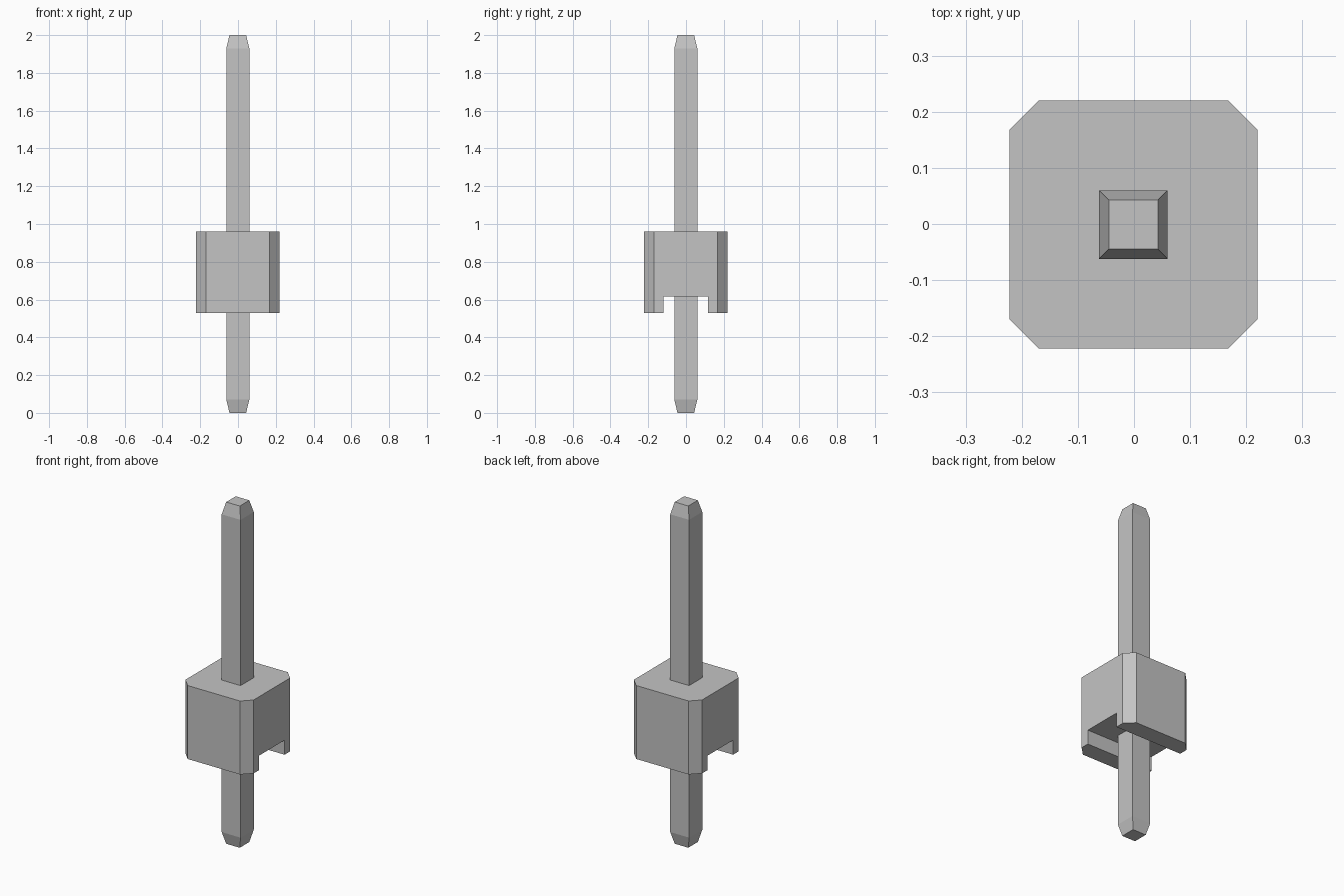
import bpy, bmesh

cube = bpy.data.objects.get("Cube")
if cube:
    bpy.data.objects.remove(cube, do_unlink=True)

CENTRE = -0.001

grey = bpy.data.materials.new("light_grey")
grey.use_nodes = True
colour = (0.55, 0.55, 0.55, 1)
grey.diffuse_color = colour
grey.node_tree.nodes["Principled BSDF"].inputs["Base Color"].default_value = colour


def loft(name, sections):
    """Solid through matching closed rings of points, capped at both ends."""
    bm = bmesh.new()
    rings = [[bm.verts.new(p) for p in ring] for ring in sections]
    n = len(rings[0])
    for a, b in zip(rings, rings[1:]):
        for i in range(n):
            j = (i + 1) % n
            bm.faces.new((a[i], a[j], b[j], b[i]))
    bm.faces.new(rings[0][::-1])
    bm.faces.new(rings[-1])
    bmesh.ops.recalc_face_normals(bm, faces=bm.faces)
    mesh = bpy.data.meshes.new(name)
    bm.to_mesh(mesh)
    bm.free()
    mesh.materials.append(grey)
    obj = bpy.data.objects.new(name, mesh)
    bpy.context.collection.objects.link(obj)
    return obj


def square(r, z):
    return [(CENTRE + x * r, CENTRE + y * r, z)
            for x, y in ((-1, -1), (1, -1), (1, 1), (-1, 1))]


def octagon(r, c, z):
    pts = [(-c, -r), (c, -r), (r, -c), (r, c), (c, r), (-c, r), (-r, c), (-r, -c)]
    return [(CENTRE + x, CENTRE + y, z) for x, y in pts]


# Square pin with tapered ends
loft("pin", [square(0.044, 0), square(0.061, 0.07),
             square(0.061, 1.93), square(0.044, 2)])

# Housing block with chamfered corners
housing = loft("housing", [octagon(0.221, 0.169, 0.53), octagon(0.221, 0.169, 0.96)])

# Channel running left to right through the underside
channel = loft("channel_cutter", [
    [(x, CENTRE + y, z) for y, z in ((-0.118, 0.4), (0.118, 0.4), (0.118, 0.615), (-0.118, 0.615))]
    for x in (-0.4, 0.4)])
channel.hide_render = True
channel.hide_viewport = True
cut = housing.modifiers.new("channel", "BOOLEAN")
cut.operation = "DIFFERENCE"
cut.solver = "EXACT"
cut.object = channel
